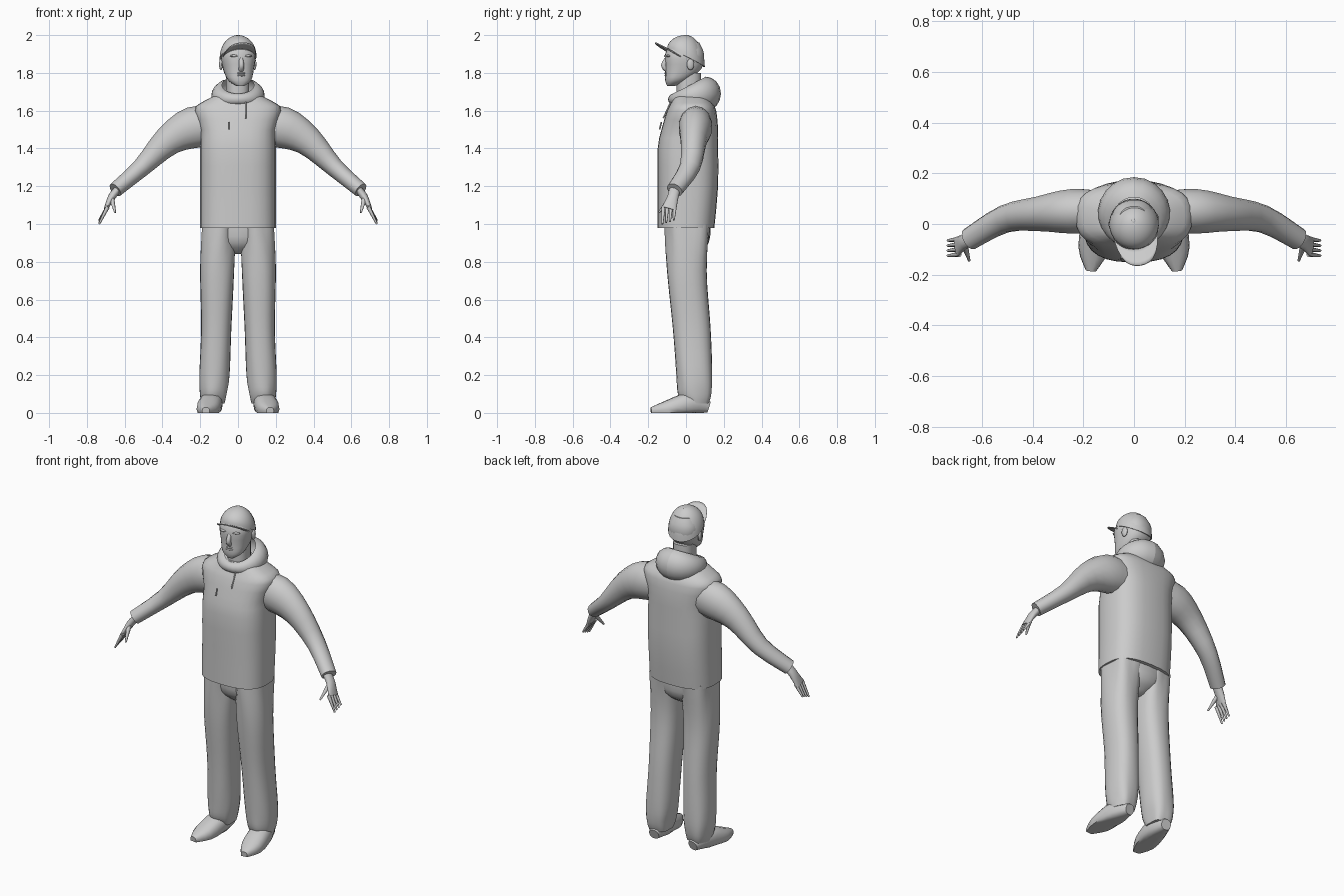
import bpy, bmesh
from math import sin, cos, pi, radians, copysign
from mathutils import Vector, Matrix

if "Cube" in bpy.data.objects:
    bpy.data.objects.remove(bpy.data.objects["Cube"])

color = (.6, .6, .6, 1)
grey = bpy.data.materials.new("plain grey")
grey.use_nodes = True
grey.diffuse_color = color
grey.node_tree.nodes["Principled BSDF"].inputs["Base Color"].default_value = color


def finish(name, bm):
    bmesh.ops.recalc_face_normals(bm, faces=bm.faces)
    mesh = bpy.data.meshes.new(name)
    bm.to_mesh(mesh)
    bm.free()
    mesh.materials.append(grey)
    ob = bpy.data.objects.new(name, mesh)
    bpy.context.collection.objects.link(ob)
    bpy.ops.object.select_all(action='DESELECT')
    ob.select_set(True)
    bpy.context.view_layer.objects.active = ob
    bpy.ops.object.shade_smooth_by_angle(angle=radians(55))
    return ob


def skin(name, rows, solid=True):
    """Join rows of points; solid rows are closed loops with capped ends."""
    bm = bmesh.new()
    loops = [[bm.verts.new(p) for p in row] for row in rows]
    count = len(rows[0])
    for a, b in zip(loops, loops[1:]):
        for i in range(count if solid else count - 1):
            j = (i + 1) % count
            bm.faces.new((a[i], a[j], b[j], b[i]))
    if solid:
        bm.faces.new(loops[0])
        bm.faces.new(loops[-1])
    return finish(name, bm)


def blend(keys, steps):
    """Smooth curve through key rings."""
    keys = [Vector(k) for k in keys]
    result = []
    for i in range(len(keys) - 1):
        a, b = keys[i], keys[i + 1]
        before, after = keys[max(i - 1, 0)], keys[min(i + 2, len(keys) - 1)]
        in_slope, out_slope = (b - before) / 2, (after - a) / 2
        for s in range(steps):
            t = s / steps
            ease = t * t * (3 - 2 * t)
            result.append(a + (b - a) * ease + in_slope * t * (1 - t) ** 2
                          - out_slope * t * t * (1 - t))
    return result + [keys[-1]]


def loop(sides, square):
    """Unit outline, from round (2) toward square."""
    for k in range(sides):
        t = 2 * pi * k / sides
        yield t, *(copysign(abs(w) ** (2 / square), w) for w in (cos(t), sin(t)))


def stack(name, keys, square=2.4, sides=24, steps=3, fold=0, side=1):
    """Level rings: height, x centre, half width, front y, back y."""
    rows = []
    for z, x, half, front, back in blend(keys, steps):
        row = []
        for t, c, s in loop(sides, square):
            crease = 1 + fold * abs(2 * z - 1) ** 3 * cos(5 * t + 9 * z)
            row.append((side * (x + half * crease * c),
                        (front + back) / 2 + (back - front) / 2 * crease * s, z))
        rows.append(row)
    return skin(name, rows)


def tube(name, keys, ref=(0, 1, 0), square=2, sides=14, steps=3, side=1, floor=0):
    """Rings across a path: x, y, z, half size across ref, half size along ref."""
    path = blend(keys, steps)
    points = [Vector(p[:3]) for p in path]
    ref = Vector(ref)
    rows = []
    for i, p in enumerate(points):
        ahead = (points[min(i + 1, len(points) - 1)] - points[max(i - 1, 0)]).normalized()
        v = (ref - ahead * ref.dot(ahead)).normalized()
        u = v.cross(ahead)
        row = []
        for t, c, s in loop(sides, square):
            q = p + u * path[i][3] * c + v * path[i][4] * s
            row.append((side * q.x, q.y, max(q.z, floor)))
        rows.append(row)
    return skin(name, rows)


def taper(name, start, end, thick, thin, side=1):
    return tube(name, [(*start, thick, thick), (*end, thin, thin)], sides=8, steps=1, side=side)


def ball(name, place, size):
    bm = bmesh.new()
    bmesh.ops.create_uvsphere(bm, u_segments=12, v_segments=8, radius=1,
                              matrix=Matrix.Translation(place) @ Matrix.Diagonal((*size, 1)))
    return finish(name, bm)


# Jacket body
stack("jacket_body", [
    (.98, 0, .2, -.15, .15), (1.2, 0, .2, -.15, .17), (1.4, 0, .2, -.15, .17),
    (1.5, 0, .2, -.13, .17), (1.6, 0, .23, -.1, .16), (1.64, 0, .2, -.08, .14),
    (1.69, 0, .1, -.06, .1)], square=2.7, sides=28, steps=2)

# Hood and collar: half-oval section swept round the neck, larger at the back
sections = []
around = 24
for k in range(around + 1):
    turn = 2 * pi * k / around
    back = (1 + cos(turn)) / 2
    row = []
    for i in range(9):
        a = pi * i / 8
        reach = .085 + (.03 + .05 * back) * sin(a)
        row.append((reach * sin(turn), .02 + reach * cos(turn),
                    1.66 + .03 * back + (.03 + .06 * back) * cos(a)))
    sections.append(row)
skin("hood", sections, solid=False)

# Drawstrings on the chest
taper("left_drawstring", (.04, -.07, 1.67), (.04, -.12, 1.56), .004, .004)
taper("right_drawstring", (-.05, -.13, 1.54), (-.05, -.14, 1.5), .004, .004)

# Trouser seat joining both legs
stack("trouser_seat", [(1, 0, .17, -.1, .13), (.9, 0, .12, -.09, .12), (.84, 0, .03, -.03, .05)])

# Paired parts
for side, label in ((1, "left_"), (-1, "right_")):
    tube(label + "sleeve", [
        (.12, .05, 1.52, .1, .08), (.24, .05, 1.51, .11, .09), (.37, .04, 1.44, .08, .07),
        (.51, .02, 1.3, .05, .055), (.65, -.06, 1.18, .04, .045)], side=side)

    # Hand with fingers spaced across the palm
    tube(label + "palm", [(.64, -.06, 1.18, .02, .03), (.67, -.07, 1.14, .02, .03),
                          (.7, -.09, 1.08, .01, .04)], side=side)
    for i in range(4):
        y = -.12 + .02 * i
        taper(label + "finger", (.69, y, 1.09), (.735, y - .005, 1 + .007 * i), .011, .005, side)
    taper(label + "thumb", (.67, -.08, 1.14), (.65, -.145, 1.06), .015, .005, side)

    # Trouser leg, creased near the hip and the bunched cuff
    stack(label + "trouser_leg", [
        (1, .1, .09, -.11, .13), (.75, .11, .09, -.1, .11), (.45, .115, .08, -.07, .13),
        (.2, .125, .08, -.05, .14), (.1, .13, .07, -.04, .135), (.05, .13, .06, -.01, .12)],
        steps=4, fold=.07, side=side)

    # Shoe, flat on the ground and turned outward
    tube(label + "shoe", [
        (.13, .12, .03, .03, .03), (.14, .03, .05, .06, .06), (.16, -.1, .02, .06, .045),
        (.17, -.185, .01, .02, .02)], ref=(0, 0, 1), square=2.4, side=side)

# Neck and head
head = [
    stack("neck", [(1.64, 0, .06, -.05, .08), (1.8, 0, .06, -.05, .08)]),
    stack("head", [
        (1.73, 0, .02, -.1, -.06), (1.76, 0, .06, -.11, 0), (1.82, 0, .08, -.11, .08),
        (1.9, 0, .09, -.11, .095), (1.96, 0, .06, -.08, .07)]),
    tube("nose", [(0, -.1, 1.88, .01, .01), (0, -.12, 1.84, .014, .014),
                  (0, -.1, 1.81, .014, .01)])]

# Lips, brows, eyes and ears
for z in (1.787, 1.798):
    head.append(ball("lip", (0, -.105, z), (.025, .01, .006)))
for side in (-1, 1):
    head += [ball("brow", (side * .035, -.1, 1.89), (.025, .012, .007)),
             ball("eye", (side * .035, -.095, 1.867), (.014, .01, .007)),
             ball("ear", (side * .09, .01, 1.845), (.01, .02, .03))]


# Cap crown, its rim rising to the front
def rim(turn):
    y = .1 * sin(turn)
    return .098 * cos(turn), y, 1.88 - y / 2


crown = []
for i in range(9):
    a = radians(10.5 * i)
    row = []
    for k in range(28):
        x, y, z = rim(2 * pi * k / 28)
        row.append((x * cos(a), y * cos(a), z + (2 - z) * sin(a)))
    crown.append(row)
head += [skin("cap_crown", crown), ball("cap_button", (0, .01, 1.995), (.01, .01, .005))]

# Cap brim, tilted upward and arched across
rows = []
for j in range(5):
    row = []
    for i in range(13):
        u = i / 6 - 1
        x, y, z = rim(1.15 * u - pi / 2)
        reach = .016 * j * (1 - u ** 4)
        row.append((x, y - reach, z + reach / 2 - .012 * u * u))
    rows.append(row)
brim = skin("cap_brim", rows, solid=False)
brim.modifiers.new("thickness", 'SOLIDIFY').thickness = .006
head.append(brim)

# Head turned slightly to its left
for ob in head:
    ob.rotation_euler.z = radians(9)
